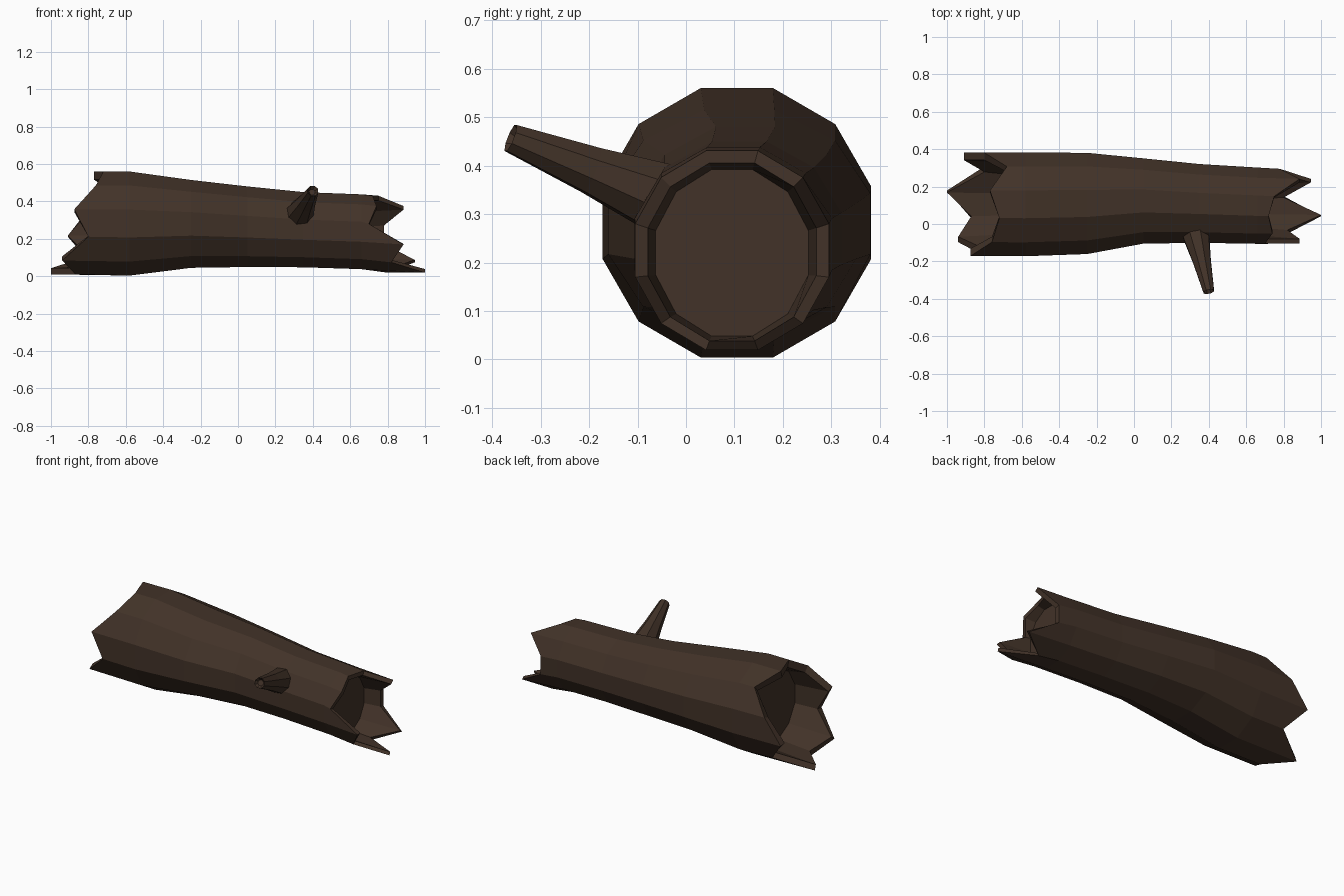
import bpy, bmesh, math
from mathutils import Vector

if "Cube" in bpy.data.objects:
    bpy.data.objects.remove(bpy.data.objects["Cube"])

bark = bpy.data.materials.new("dark_bark")
bark.diffuse_color = (0.054, 0.032, 0.021, 1)
bark.use_nodes = True
bark.node_tree.nodes["Principled BSDF"].inputs["Base Color"].default_value = bark.diffuse_color
N = 12


def ring(bm, xs, yc, zc, ry, rz):
    """Twelve-sided ring around the x axis; xs is one x or one per corner."""
    if not isinstance(xs, list):
        xs = [xs] * N
    out = []
    for i, x in enumerate(xs):
        a = math.radians(15 + 30 * i)
        out.append(bm.verts.new((x, yc + ry * math.cos(a), zc + rz * math.sin(a))))
    return out


def bridge(bm, rings):
    for a, b in zip(rings, rings[1:]):
        n = len(a)
        for i in range(n):
            j = (i + 1) % n
            bm.faces.new((a[i], a[j], b[j], b[i]))


def finish(bm, name):
    bmesh.ops.recalc_face_normals(bm, faces=bm.faces[:])
    me = bpy.data.meshes.new(name)
    bm.to_mesh(me)
    bm.free()
    me.materials.append(bark)
    ob = bpy.data.objects.new(name, me)
    bpy.context.collection.objects.link(ob)
    return ob


# Log: bent tapering trunk with splintered, hollowed ends
left = [-.80, -.68, -.77, -.72, -.76, -.875, -.80, -.94, -.87, -1.0, -.80, -.91]
right = [.78, .885, .75, .72, .74, .70, .885, .82, 1.0, .80, .945, .78]
bm = bmesh.new()
rings = [
    ring(bm, -.66, .105, .28, .225, .225),       # left hollow floor
    ring(bm, left, .105, .28, .245, .245),       # left inner rim
    ring(bm, left, .105, .285, .286, .284),      # left outer rim
    ring(bm, -.58, .105, .282, .287, .288),
    ring(bm, -.25, .110, .280, .280, .243),
    ring(bm, .05, .123, .265, .236, .223),
    ring(bm, .35, .110, .249, .218, .208),
    ring(bm, .66, .098, .238, .211, .207),
    ring(bm, right, .095, .225, .207, .213),     # right outer rim
    ring(bm, right, .095, .222, .180, .190),     # right inner rim
    ring(bm, .68, .095, .220, .163, .178),       # right hollow floor
]
bridge(bm, rings)
bm.faces.new(rings[0])
bm.faces.new(rings[-1])
finish(bm, "log")

# Branch stub: tapered, with a small hollow broken tip
base, tip = Vector((.325, -.03, .325)), Vector((.40, -.362, .457))
axis = (tip - base).normalized()
side = axis.cross(Vector((0, 0, 1))).normalized()
up = side.cross(axis)
bm = bmesh.new()
rings = []
for t, r in ((-.15, .085), (.12, .074), (.5, .052), (1, .031), (.95, .017)):
    c = base.lerp(tip, t)
    rings.append([bm.verts.new(c + r * (side * math.cos(k * math.pi / 4 + .39)
                                        + up * math.sin(k * math.pi / 4 + .39)))
                  for k in range(8)])
bridge(bm, rings)
bm.faces.new(rings[0])
bm.faces.new(rings[-1])
finish(bm, "branch_stub")
